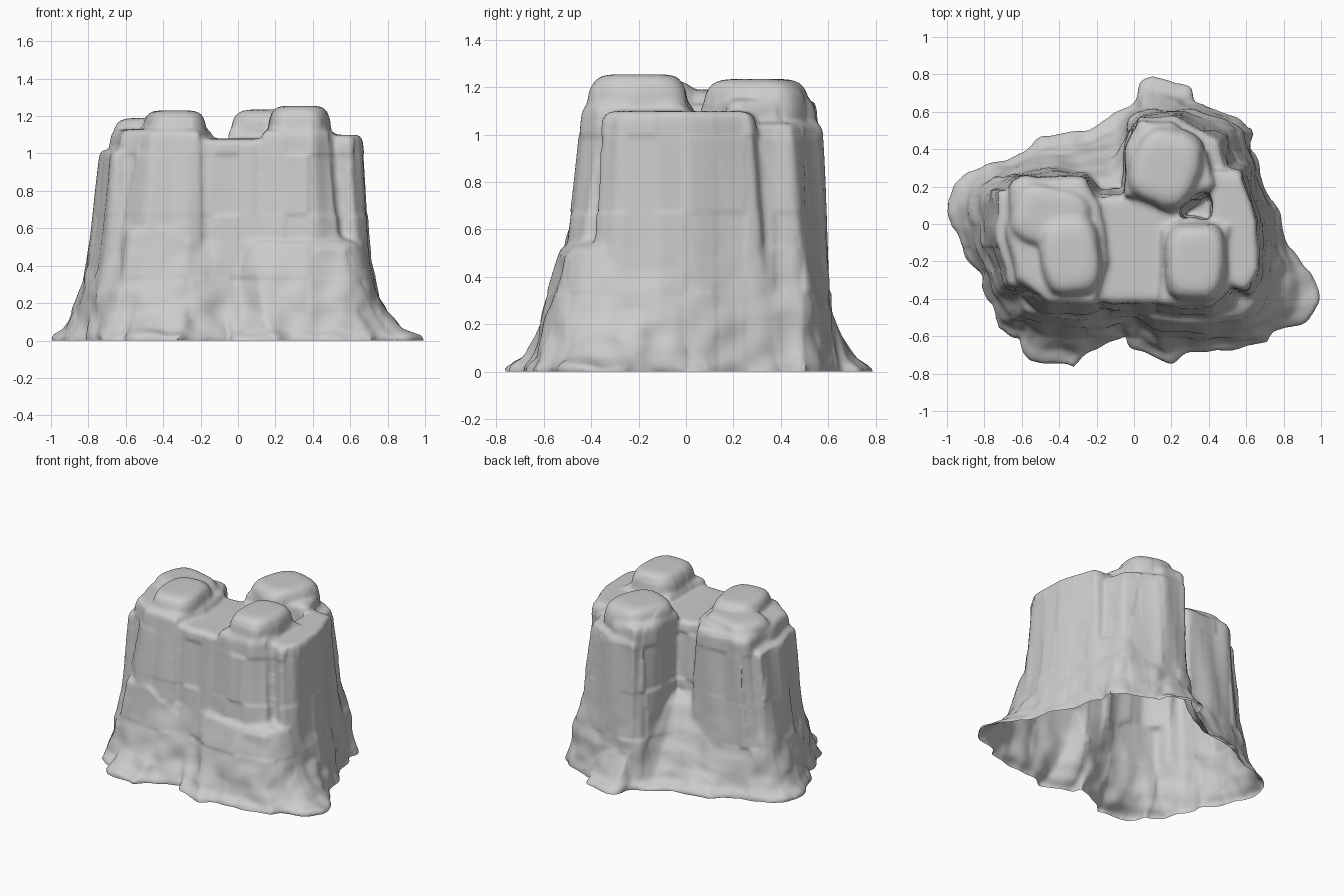
import bpy, bmesh, math
from mathutils import Vector, noise

if "Cube" in bpy.data.objects:
    bpy.data.objects.remove(bpy.data.objects["Cube"])

N = 96

def polar(pts):
    """Resample a star-shaped outline at N even angles around its middle."""
    xs, ys = [p[0] for p in pts], [p[1] for p in pts]
    c = Vector(((min(xs) + max(xs)) / 2, (min(ys) + max(ys)) / 2))
    radii = []
    for i in range(N):
        a = 2 * math.pi * i / N
        d = Vector((math.cos(a), math.sin(a)))
        best = 0.02
        for k in range(len(pts)):
            p, q = Vector(pts[k - 1]) - c, Vector(pts[k]) - c
            e = q - p
            den = d.x * e.y - d.y * e.x
            if abs(den) < 1e-9:
                continue
            t = (p.x * e.y - p.y * e.x) / den
            s = (p.x * d.y - p.y * d.x) / den
            if t > 0 and -1e-6 <= s <= 1 + 1e-6:
                best = max(best, t)
        radii.append(best)
    return [(c.x + r * math.cos(2 * math.pi * i / N), c.y + r * math.sin(2 * math.pi * i / N))
            for i, r in enumerate(radii)]

def scaled(ring, s):
    cx, cy = sum(p[0] for p in ring) / N, sum(p[1] for p in ring) / N
    return [(cx + (x - cx) * s, cy + (y - cy) * s) for x, y in ring]

def mix(a, b, t):
    return [(p[0] + (q[0] - p[0]) * t, p[1] + (q[1] - p[1]) * t) for p, q in zip(a, b)]

bm = bmesh.new()

def loft(sections):
    rings = [[bm.verts.new((x, y, z)) for x, y in ring] for z, ring in sections]
    for a, b in zip(rings, rings[1:]):
        for i in range(N):
            j = (i + 1) % N
            bm.faces.new((a[i], a[j], b[j], b[i]))
    bm.faces.new(rings[0][::-1])
    bm.faces.new(rings[-1])

def column(low, high, top, r=0.05, curve=0.7):
    """Tapered rock column with a rounded upper rim."""
    a, b = polar(low), polar(high)
    secs = [(-0.08, a)]
    for i in range(9):
        t = i / 8
        secs.append((t * (top - r), mix(a, b, t ** curve)))
    secs += [(top - r * 0.4, scaled(b, 0.97)), (top - r * 0.1, scaled(b, 0.91)), (top, scaled(b, 0.8))]
    loft(secs)

def cap(cx, cy, rx, ry, z0, z1, turn=0.0, n=3.0):
    """Pillow-shaped boulder top with a superellipse plan."""
    def ring(s):
        out = []
        for i in range(N):
            a = 2 * math.pi * i / N
            c, d = math.cos(a), math.sin(a)
            x = s * rx * math.copysign(abs(c) ** (2 / n), c)
            y = s * ry * math.copysign(abs(d) ** (2 / n), d)
            out.append((cx + x * math.cos(turn) - y * math.sin(turn),
                        cy + x * math.sin(turn) + y * math.cos(turn)))
        return out
    h = z1 - z0
    loft([(z0 - 0.15, ring(1.04)), (z0, ring(1.02)), (z0 + h * 0.5, ring(0.97)),
          (z0 + h * 0.8, ring(0.87)), (z0 + h * 0.95, ring(0.72)), (z1, ring(0.5))])

# Spreading foot of the rock
foot = polar([(1, -.4), (.93, -.2), (.86, -.17), (.8, -.02), (.74, .1), (.66, .3), (.62, .42), (.66, .48),
              (.58, .56), (.48, .61), (.3, .66), (.32, .73), (.2, .76), (.1, .79), (.02, .74), (0, .66),
              (-.12, .58), (-.22, .5), (-.4, .49), (-.55, .42), (-.68, .34), (-.82, .33), (-.93, .24),
              (-1, .16), (-.98, 0), (-.92, -.15), (-.8, -.28), (-.82, -.36), (-.75, -.42), (-.76, -.55),
              (-.6, -.6), (-.6, -.67), (-.54, -.75), (-.4, -.74), (-.27, -.79), (-.24, -.68), (-.1, -.61),
              (0, -.57), (.0, -.66), (.1, -.71), (.2, -.76), (.25, -.7), (.4, -.69), (.6, -.65),
              (.74, -.63), (.73, -.57), (.9, -.54), (.96, -.48)])
waist = polar([(.75, -.35), (.74, -.05), (.64, .3), (.58, .52), (.3, .62), (.03, .62), (-.1, .4), (-.3, .35),
               (-.62, .3), (-.84, .2), (-.85, -.08), (-.74, -.36), (-.66, -.5), (-.4, -.58), (-.2, -.57),
               (0, -.5), (.12, -.6), (.4, -.6), (.64, -.56), (.7, -.48)])
neck = polar([(.68, -.35), (.68, 0), (.58, .3), (.5, .5), (.05, .5), (-.1, .26), (-.3, .24), (-.75, .2),
              (-.77, -.1), (-.66, -.36), (-.3, -.5), (0, -.46), (.14, -.52), (.4, -.52), (.6, -.48)])
loft([(-.08, foot), (.02, foot), (.06, mix(foot, waist, .4)), (.14, mix(foot, waist, .75)), (.25, waist),
      (.4, mix(waist, neck, .5)), (.52, neck), (.58, scaled(neck, .8))])

# Left column and its lower outer shoulder
column([(-.87, .22), (-.88, -.12), (-.75, -.42), (-.5, -.6), (-.25, -.6), (-.02, -.52), (0, .1), (-.2, .33), (-.5, .34)],
       [(-.66, .22), (-.68, -.05), (-.62, -.3), (-.46, -.43), (-.2, -.44), (-.13, -.2), (-.17, .1), (-.27, .25), (-.6, .26)], 1.13)
column([(-.9, .2), (-.88, -.15), (-.72, -.42), (-.4, -.4), (-.4, .2)],
       [(-.73, .18), (-.74, -.08), (-.66, -.32), (-.4, -.38), (-.4, .18)], 1.02, .03)
# Back column
column([(-.08, .2), (-.03, .62), (.1, .66), (.45, .62), (.62, .5), (.64, .2), (.2, 0)],
       [(-.05, .15), (-.04, .42), (.03, .56), (.2, .54), (.4, .38), (.43, .2), (.2, .06)], 1.15)
column([(0, .3), (.0, .64), (.3, .64), (.6, .54), (.64, .3), (.3, .2)],
       [(0, .3), (.02, .58), (.22, .57), (.46, .45), (.5, .3), (.3, .2)], 1.05)
# Front right column
column([(.06, -.58), (.4, -.62), (.65, -.58), (.68, -.3), (.6, 0), (.2, 0)],
       [(.13, -.43), (.4, -.44), (.5, -.38), (.52, 0), (.3, .05), (.15, -.02)], 1.13, .05, .55)
# Right shelf
column([(.4, -.42), (.7, -.45), (.78, -.35), (.75, .05), (.64, .4), (.4, .4)],
       [(.4, -.3), (.6, -.36), (.66, -.28), (.66, 0), (.57, .28), (.42, .3)], 1.1, .05, .6)
# Saddle joining the columns
column([(-.3, -.58), (0, -.54), (.3, -.58), (.3, .25), (0, .24), (-.3, .25)],
       [(-.3, -.42), (.25, -.42), (.25, .15), (0, .15), (-.3, .15)], 1.08, .03)
# Stepped ledges on the front right and front left
column([(.4, -.4), (.43, -.62), (.66, -.6), (.76, -.4), (.7, -.2)],
       [(.4, -.4), (.42, -.54), (.58, -.52), (.67, -.4), (.66, -.2)], .5, .03)
column([(-.72, -.3), (-.68, -.56), (-.4, -.64), (-.28, -.6), (-.3, -.3)],
       [(-.66, -.3), (-.58, -.46), (-.4, -.51), (-.3, -.5), (-.3, -.3)], .6, .04)
# Rounded tops
cap(-.45, .04, .21, .17, 1.1, 1.19, -.3)
cap(-.34, -.17, .165, .22, 1.1, 1.23, .12)
cap(.17, .3, .19, .21, 1.12, 1.235, -.3)
cap(.33, -.2, .165, .215, 1.12, 1.255, 0)

bmesh.ops.recalc_face_normals(bm, faces=bm.faces)
mesh = bpy.data.meshes.new("rock")
bm.to_mesh(mesh)
bm.free()
rock = bpy.data.objects.new("rock_formation", mesh)
bpy.context.collection.objects.link(rock)

# Fuse the columns into one skin and soften the joins
m = rock.modifiers.new("fuse", 'REMESH')
m.mode, m.voxel_size = 'VOXEL', 0.014
m = rock.modifiers.new("soften", 'SMOOTH')
m.factor, m.iterations = 0.5, 5
dg = bpy.context.evaluated_depsgraph_get()
rock.data = bpy.data.meshes.new_from_object(rock.evaluated_get(dg))
rock.modifiers.clear()

# Weathering: vertical flutes on walls, broken lumps near the foot, open bottom
bm = bmesh.new()
bm.from_mesh(rock.data)
bm.normal_update()
moves = []
for v in bm.verts:
    p, n = v.co, v.normal
    wall = 1 - abs(n.z)
    flute = noise.noise((p.x * 7, p.y * 7, p.z * 1.1))
    chip = noise.cell(Vector((p.x * 8, p.y * 8, p.z * 3)))
    lump = noise.noise(p * 9 + Vector((3, 1, 7)))
    low = max(0, 1 - p.z / .6)
    moves.append(n * (wall * (.02 * flute + .006 * chip) + .02 * low * lump))
for v, d in zip(bm.verts, moves):
    v.co += d
bmesh.ops.smooth_vert(bm, verts=bm.verts, factor=0.5, use_axis_x=True, use_axis_y=True, use_axis_z=True)
bmesh.ops.bisect_plane(bm, geom=bm.verts[:] + bm.edges[:] + bm.faces[:], plane_co=(0, 0, 0),
                       plane_no=(0, 0, 1), clear_inner=True)
bm.to_mesh(rock.data)
bm.free()

bpy.context.view_layer.objects.active = rock
rock.select_set(True)
bpy.ops.object.shade_smooth_by_angle(angle=math.radians(40))
